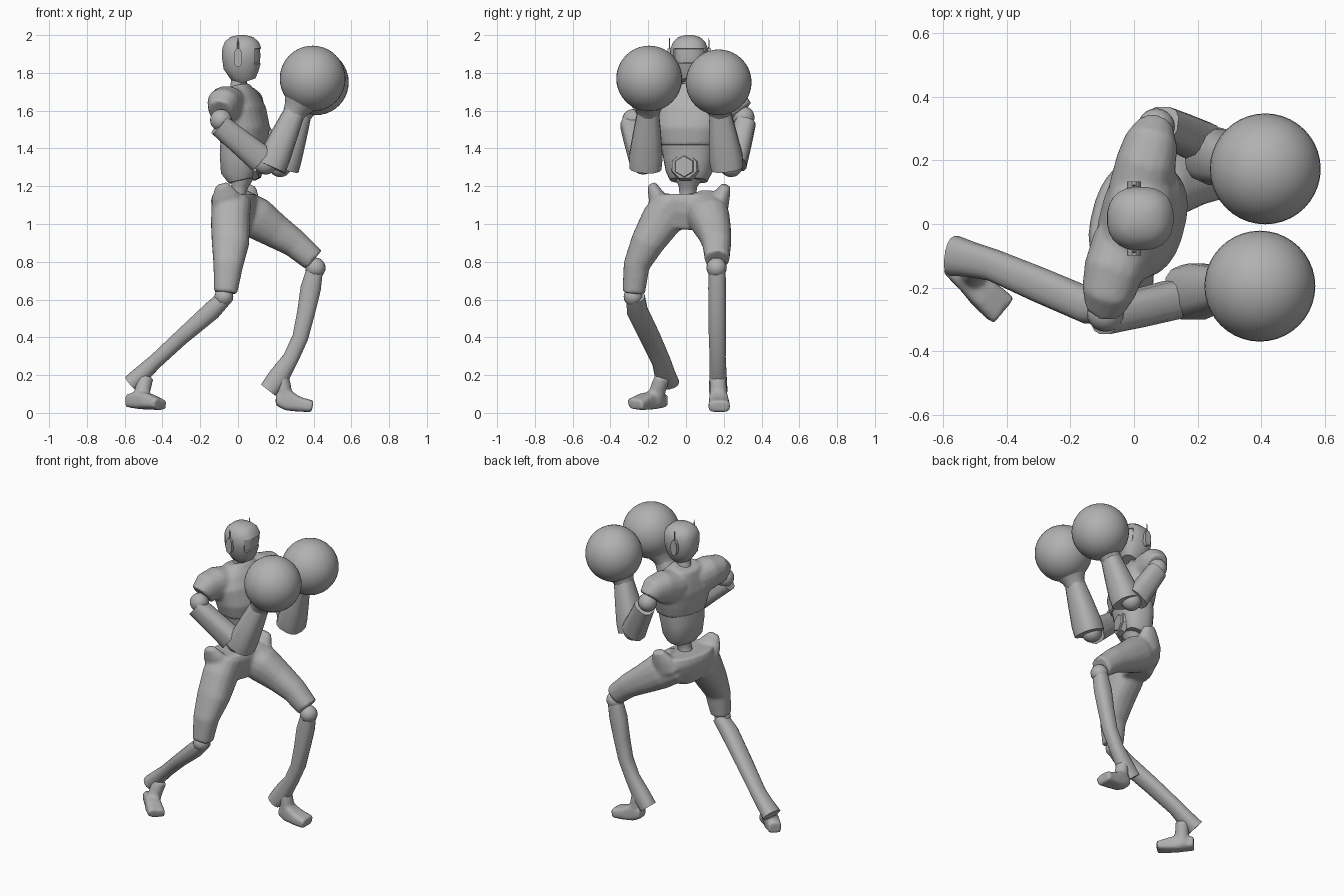
import bpy, bmesh, math
from mathutils import Vector, Matrix

default_cube = bpy.data.objects.get("Cube")
if default_cube:
    bpy.data.objects.remove(default_cube, do_unlink=True)

# One plain grey for the whole figure
grey = bpy.data.materials.new("plain grey")
grey.use_nodes = True
GREY = (0.44, 0.44, 0.44, 1)
grey.diffuse_color = GREY
grey.node_tree.nodes["Principled BSDF"].inputs["Base Color"].default_value = GREY

X, Y, Z = Vector((1, 0, 0)), Vector((0, 1, 0)), Vector((0, 0, 1))
TWIST = Matrix.Rotation(math.radians(-14), 4, 'Z')
TORSO = Matrix.Translation((0, .02, 0)) @ TWIST
built = []


def loft(bm, sections, ref=Y, sides=16, power=2.0):
    """Skin rings given as (x, y, z, half size along ref, half size across)."""
    centres = [Vector(s[:3]) for s in sections]
    rings = []
    last = len(sections) - 1
    for i, section in enumerate(sections):
        tangent = (centres[min(i + 1, last)] - centres[max(i - 1, 0)]).normalized()
        u = (ref - tangent * ref.dot(tangent)).normalized()
        v = tangent.cross(u)
        ring = []
        for k in range(sides):
            angle = math.tau * (k + .5) / sides
            c, s = math.cos(angle), math.sin(angle)
            a = math.copysign(abs(c) ** (2 / power), c) * section[3]
            b = math.copysign(abs(s) ** (2 / power), s) * section[4]
            ring.append(bm.verts.new(centres[i] + u * a + v * b))
        rings.append(ring)
    for low, high in zip(rings, rings[1:]):
        for k in range(sides):
            n = (k + 1) % sides
            bm.faces.new((low[k], low[n], high[n], high[k]))
    bm.faces.new(rings[0][::-1])
    bm.faces.new(rings[-1])


def finish(name, bm, matrix=None, blend=False):
    """Turn a bmesh into an object; blend fuses overlapping shells."""
    bmesh.ops.recalc_face_normals(bm, faces=bm.faces)
    if matrix:
        bm.transform(matrix)
    mesh = bpy.data.meshes.new(name)
    bm.to_mesh(mesh)
    bm.free()
    mesh.materials.append(grey)
    obj = bpy.data.objects.new(name, mesh)
    bpy.context.collection.objects.link(obj)
    built.append(obj)
    if blend:
        remesh = obj.modifiers.new("fuse", 'REMESH')
        remesh.mode = 'VOXEL'
        remesh.voxel_size = .011
        remesh.use_smooth_shade = True
        relax = obj.modifiers.new("relax", 'SMOOTH')
        relax.factor = .5
        relax.iterations = 4
    return obj


def tube(name, sections, matrix=None, **options):
    bm = bmesh.new()
    loft(bm, sections, **options)
    return finish(name, bm, matrix)


def ball(name, centre, radius, segments=20):
    bm = bmesh.new()
    bmesh.ops.create_uvsphere(bm, u_segments=segments, v_segments=segments // 2, radius=radius)
    bm.transform(Matrix.Translation(centre))
    return finish(name, bm)


# Head with a shallow sunken visor
bm = bmesh.new()
loft(bm, [(.045, .017, 1.755, .045, .05), (.035, .017, 1.785, .07, .076),
          (.022, .017, 1.835, .09, .1), (.02, .017, 1.88, .099, .105),
          (.02, .017, 1.93, .1, .104), (.02, .017, 1.965, .085, .09),
          (.02, .017, 1.99, .057, .06), (.02, .017, 2.0, .02, .02)],
     sides=24, power=2.4)
bm.normal_update()
visor = [f for f in bm.faces if f.normal.x > .6
         and 1.835 < f.calc_center_median().z < 1.93]
bmesh.ops.inset_region(bm, faces=visor, thickness=.003, depth=-.006)
finish("head", bm)
tube("neck", [(-.01, .02, 1.66, .06, .06), (0, .018, 1.71, .042, .042),
              (.01, .017, 1.8, .045, .045)])

# Ear pads with aerials
for side, label in ((-1, "right"), (1, "left")):
    y = .017 + side * .104
    tube(label + "_ear_pad", [(0, y - .012, 1.88, .05, .022),
                              (0, y + .012, 1.88, .05, .022)], ref=Z, power=2.4)
    tube(label + "_aerial", [(0, y, 1.9, .005, .007), (0, y, 1.985, .002, .003)], sides=6)

# Chest and short sleeves, fused
bm = bmesh.new()
loft(bm, [(.03, 0, 1.42, .155, .118), (.032, 0, 1.5, .18, .132),
          (.015, 0, 1.6, .2, .125), (0, 0, 1.67, .17, .1), (-.015, 0, 1.73, .085, .07)],
     sides=24, power=2.4)
for side, back, reach in ((-1, -.022, .285), (1, -.005, .272)):
    loft(bm, [(back / 2, side * .08, 1.61, .1, .105), (back, side * .18, 1.632, .095, .1),
              (back, side * .24, 1.628, .085, .092),
              (back, side * reach, 1.59, .065, .08)], ref=X, power=2.3)
finish("chest", bm, TORSO, blend=True)

# Abdomen, belly plate and waist
tube("abdomen", [(.025, 0, 1.23, .1, .07), (.015, 0, 1.275, .122, .1),
                 (.015, 0, 1.36, .138, .105), (.025, 0, 1.44, .148, .11)],
     TORSO, sides=20, power=2.6)
tube("belly_plate", [(.09, 0, 1.305, .085, .08), (.118, 0, 1.305, .072, .066)],
     TORSO, sides=8)
tube("belly_boss", [(.11, 0, 1.305, .062, .062), (.126, 0, 1.305, .054, .054)],
     TORSO, sides=6)
tube("waist", [(-.01, .01, 1.08, .07, .07), (0, .01, 1.16, .045, .042),
               (.01, .01, 1.2, .05, .045), (.02, .015, 1.26, .085, .07)])

# Trousers: pelvis, hip crests and both thighs, fused
bm = bmesh.new()
loft(bm, [(-.02, .005, .97, .1, .075), (-.02, .01, 1.06, .17, .108),
          (-.02, .015, 1.12, .185, .115), (-.02, .015, 1.16, .175, .105)],
     ref=TWIST.to_3x3() @ Y, sides=24, power=2.3)
loft(bm, [(-.055, -.13, 1.09, .06, .09), (-.07, -.16, 1.155, .042, .072),
          (-.085, -.182, 1.21, .024, .035)])
loft(bm, [(.03, .16, 1.08, .065, .1), (.045, .19, 1.15, .045, .07),
          (.06, .213, 1.205, .026, .038)])
loft(bm, [(-.03, -.07, 1.12, .1, .1), (-.04, -.13, 1.02, .11, .105),
          (-.04, -.205, .9, .09, .1), (-.052, -.262, .78, .07, .079),
          (-.066, -.277, .635, .06, .062)], power=2.3)
loft(bm, [(-.01, .09, 1.09, .11, .105), (.1, .125, 1.03, .108, .112),
          (.2, .15, .962, .09, .092), (.3, .163, .897, .077, .076),
          (.4, .165, .81, .065, .065)], power=2.3)
finish("trousers", bm, blend=True)

# Knees and shins
ball("right_knee", (-.075, -.28, .615), .05)
ball("left_knee", (.41, .162, .768), .054)
tube("right_shin", [(-.065, -.268, .615, .05, .042), (-.14, -.258, .54, .056, .05),
                    (-.3, -.19, .4, .055, .042), (-.44, -.13, .27, .05, .04),
                    (-.51, -.112, .205, .055, .046), (-.565, -.1, .158, .064, .046)],
     power=2.4)
tube("left_shin", [(.405, .165, .75, .045, .045), (.385, .165, .66, .048, .055),
                   (.36, .165, .53, .047, .048), (.33, .166, .4, .046, .043),
                   (.28, .168, .29, .043, .043), (.215, .17, .19, .046, .056),
                   (.16, .17, .12, .05, .05)], power=2.4)

# Feet fused with their ankle posts
bm = bmesh.new()
loft(bm, [(-.49, -.125, .19, .042, .045), (-.505, -.15, .12, .044, .042),
          (-.52, -.165, .05, .046, .045)], sides=12)
loft(bm, [(-.575, -.12, .065, .04, .036), (-.51, -.18, .066, .045, .047),
          (-.47, -.22, .06, .05, .042), (-.41, -.272, .045, .054, .028)], sides=12, power=4)
finish("right_foot", bm, blend=True)
bm = bmesh.new()
loft(bm, [(.23, .17, .215, .042, .036), (.242, .17, .14, .046, .04),
          (.25, .172, .06, .05, .045)], sides=12)
loft(bm, [(.2, .17, .07, .04, .03), (.26, .172, .068, .05, .056),
          (.32, .175, .046, .055, .04), (.395, .176, .034, .058, .031)], sides=12, power=4)
finish("left_foot", bm, blend=True)

# Arms: shoulder ball, upper arm, elbow, forearm, cuff and round glove
ARMS = {
    "right": dict(shoulder=(-.09, -.28, 1.55), top=(-.1, -.293, 1.525),
                  elbow=(.12, -.238, 1.345), low=(.172, -.215, 1.302),
                  wrist=(.3, -.2, 1.595), glove=(.395, -.195, 1.77)),
    "left": dict(shoulder=(.07, .305, 1.565), top=(.085, .315, 1.535),
                 elbow=(.205, .26, 1.32), low=(.24, .218, 1.3),
                 wrist=(.335, .18, 1.59), glove=(.412, .173, 1.75)),
}


def between(a, b, t, *radii):
    return (*Vector(a).lerp(Vector(b), t), *radii)


for label, arm in ARMS.items():
    top, elbow, low, wrist, glove = (arm[k] for k in ("top", "elbow", "low", "wrist", "glove"))
    ball(label + "_shoulder_joint", arm["shoulder"], .058)
    tube(label + "_upper_arm", [between(top, elbow, 0, .055, .062),
                                between(top, elbow, .5, .06, .068),
                                between(top, elbow, 1, .062, .077)], sides=12, power=2.8)
    ball(label + "_elbow", between(elbow, low, .5), .062)
    tube(label + "_forearm", [between(low, wrist, 0, .087, .085),
                              between(low, wrist, .2, .09, .082),
                              between(low, wrist, .6, .075, .07),
                              between(low, wrist, 1, .058, .056)], sides=14, power=2.6)
    tube(label + "_cuff", [between(wrist, glove, -.06, .06, .06),
                           between(wrist, glove, .1, .068, .068),
                           between(wrist, glove, .35, .1, .1)], sides=20)
    ball(label + "_glove", glove, .174, segments=40)

# Smooth shading that keeps the hard rims
bpy.ops.object.select_all(action='DESELECT')
for obj in built:
    obj.select_set(True)
bpy.context.view_layer.objects.active = built[0]
bpy.ops.object.shade_smooth_by_angle(angle=math.radians(38))
